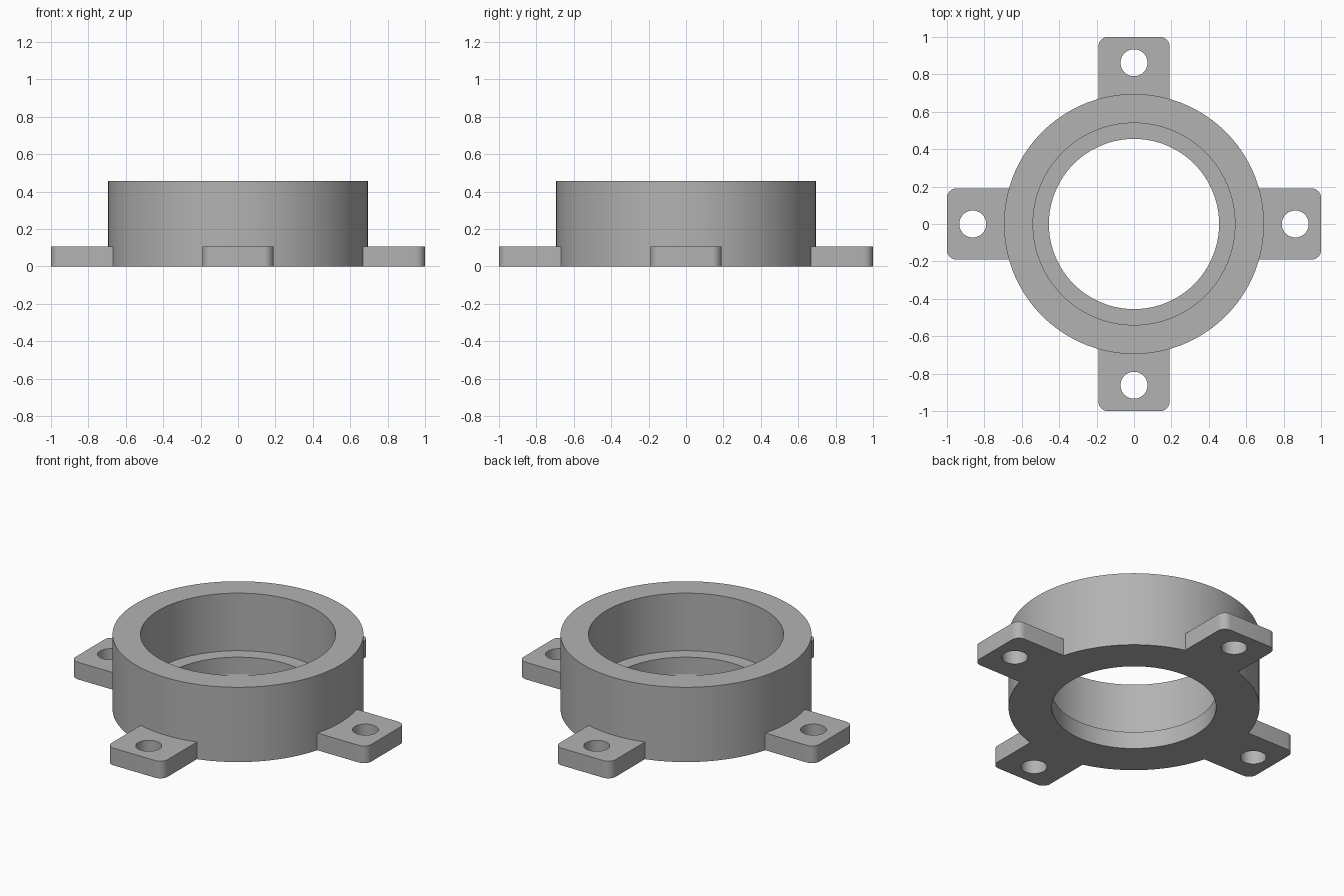
import bpy, bmesh, math
from mathutils import Matrix

if "Cube" in bpy.data.objects:
    bpy.data.objects.remove(bpy.data.objects["Cube"])

R_OUT, R_BORE, R_HOLE = 0.695, 0.54, 0.455
H, T = 0.457, 0.105            # ring height, tab and ledge thickness
SEG = 128

grey = bpy.data.materials.new("plain grey")
grey.diffuse_color = (0.45, 0.45, 0.45, 1)
grey.use_nodes = True
grey.node_tree.nodes["Principled BSDF"].inputs["Base Color"].default_value = grey.diffuse_color


def add_object(name, bm):
    bmesh.ops.recalc_face_normals(bm, faces=bm.faces)
    me = bpy.data.meshes.new(name)
    bm.to_mesh(me)
    bm.free()
    me.materials.append(grey)
    ob = bpy.data.objects.new(name, me)
    bpy.context.collection.objects.link(ob)
    return ob


def boolean(target, cutter, operation):
    mod = target.modifiers.new(operation.lower(), 'BOOLEAN')
    mod.operation, mod.solver, mod.object = operation, 'EXACT', cutter
    bpy.context.view_layer.objects.active = target
    bpy.ops.object.modifier_apply(modifier=mod.name)
    bpy.data.objects.remove(cutter)


# Ring housing with an inner ledge: a closed profile swept round z
profile = [(R_HOLE, 0), (R_OUT, 0), (R_OUT, H), (R_BORE, H), (R_BORE, T), (R_HOLE, T)]
bm = bmesh.new()
loops = [[bm.verts.new((r * math.cos(a), r * math.sin(a), z)) for r, z in profile]
         for a in (2 * math.pi * i / SEG for i in range(SEG))]
for i in range(SEG):
    p, q = loops[i], loops[(i + 1) % SEG]
    for j in range(len(profile)):
        k = (j + 1) % len(profile)
        bm.faces.new((p[j], q[j], q[k], p[k]))
housing = add_object("ring_housing", bm)


# Mounting tab with rounded outer corners
def make_tab(angle):
    half, rad, steps = 0.19, 0.05, 8
    pts = [(0.6, -half)]
    for cy, start in ((-half + rad, -math.pi / 2), (half - rad, 0)):
        for s in range(steps + 1):
            a = start + s / steps * math.pi / 2
            pts.append((1 - rad + rad * math.cos(a), cy + rad * math.sin(a)))
    pts.append((0.6, half))
    bm = bmesh.new()
    face = bm.faces.new([bm.verts.new((x, y, 0)) for x, y in pts])
    top = bmesh.ops.extrude_face_region(bm, geom=[face])["geom"]
    bmesh.ops.translate(bm, vec=(0, 0, T),
                        verts=[g for g in top if isinstance(g, bmesh.types.BMVert)])
    bm.transform(Matrix.Rotation(angle, 4, 'Z'))
    return add_object("mounting_tab", bm)


# Cutter for a bolt hole
def make_bolt_hole(angle):
    bm = bmesh.new()
    bmesh.ops.create_cone(bm, cap_ends=True, segments=48, radius1=0.072, radius2=0.072, depth=0.5,
                          matrix=Matrix.Rotation(angle, 4, 'Z') @ Matrix.Translation((0.862, 0, 0.05)))
    ob = add_object("bolt_hole_cutter", bm)
    ob.hide_render = True
    return ob


# Four drilled tabs merged into the housing
for n in range(4):
    angle = n * math.pi / 2
    tab = make_tab(angle)
    boolean(tab, make_bolt_hole(angle), 'DIFFERENCE')
    boolean(housing, tab, 'UNION')

bpy.ops.object.select_all(action='DESELECT')
housing.select_set(True)
bpy.context.view_layer.objects.active = housing
bpy.ops.object.shade_smooth_by_angle(angle=math.radians(30))
